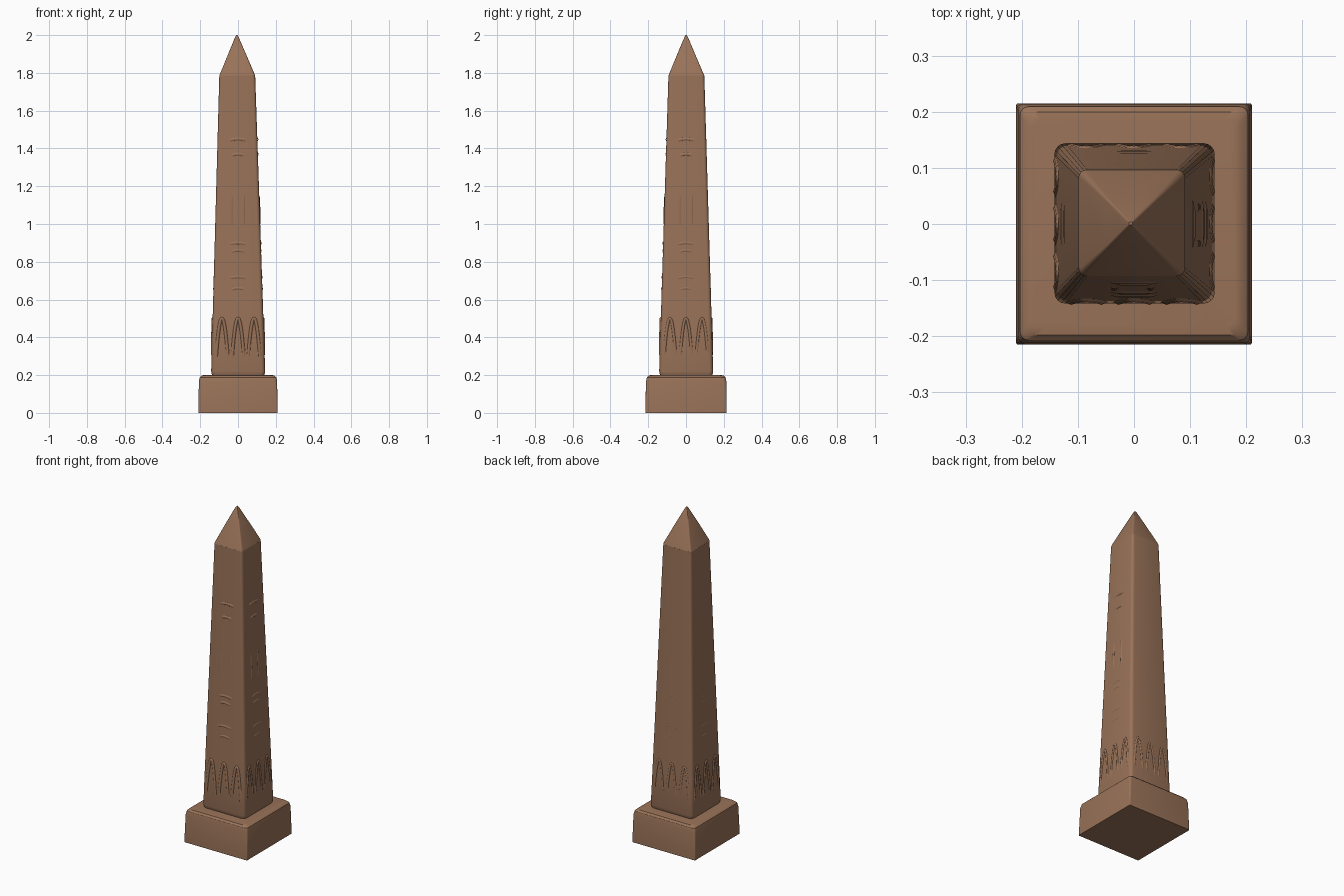
import bpy
import bmesh
from math import pi, cos, sin
from mathutils import Matrix, Vector

cube = bpy.data.objects.get("Cube")
if cube:
    bpy.data.objects.remove(cube, do_unlink=True)

stone = bpy.data.materials.new("brown_stone")
stone.use_nodes = True
colour = (0.32, 0.17, 0.098, 1)
stone.diffuse_color = colour
bsdf = stone.node_tree.nodes["Principled BSDF"]
bsdf.inputs["Base Color"].default_value = colour
bsdf.inputs["Roughness"].default_value = 0.9


def finish(name, bm, angle):
    bmesh.ops.recalc_face_normals(bm, faces=bm.faces)
    mesh = bpy.data.meshes.new(name)
    bm.to_mesh(mesh)
    bm.free()
    mesh.materials.append(stone)
    ob = bpy.data.objects.new(name, mesh)
    bpy.context.collection.objects.link(ob)
    bpy.ops.object.select_all(action="DESELECT")
    ob.select_set(True)
    bpy.context.view_layer.objects.active = ob
    bpy.ops.object.shade_smooth_by_angle(angle=angle)
    return ob


def loft(name, rings, angle=0.5, steps=4):
    """Skin rounded rectangles given as (z, half x, half y, corner radius, x shift, y shift)."""
    bm = bmesh.new()
    loops = []
    for z, hx, hy, r, cx, cy in rings:
        loop = []
        for q in range(4):
            sx, sy = (1, -1, -1, 1)[q], (1, 1, -1, -1)[q]
            for i in range(steps + 1):
                a = (q + i / steps) * pi / 2
                loop.append(bm.verts.new((cx + sx * (hx - r) + r * cos(a),
                                          cy + sy * (hy - r) + r * sin(a), z)))
        loops.append(loop)
    n = len(loops[0])
    for a, b in zip(loops, loops[1:]):
        for i in range(n):
            j = (i + 1) % n
            bm.faces.new((a[i], a[j], b[j], b[i]))
    bm.faces.new(loops[0])
    bm.faces.new(loops[-1])
    return finish(name, bm, angle)


# Plinth with softened upper edges
loft("plinth", [
    (0, 0.210, 0.215, 0.004, 0, 0),
    (0.02, 0.210, 0.215, 0.006, 0, 0),
    (0.165, 0.207, 0.213, 0.012, 0, 0.001),
    (0.188, 0.203, 0.208, 0.015, 0, 0.001),
    (0.198, 0.192, 0.199, 0.020, 0, 0.001),
    (0.200, 0.180, 0.186, 0.020, 0, 0.001),
])

# Tapering shaft
BOTTOM, TOP = 0.22, 1.785


def half(z):
    return 0.143 + (0.095 - 0.143) * (z - BOTTOM) / (TOP - BOTTOM)


shaft = [(0.19, 0.134, 0.134, 0.02, 0.001, 0.001),
         (0.205, 0.140, 0.140, 0.02, 0.001, 0.001)]
for i in range(9):
    t = i / 8
    z = BOTTOM + (TOP - BOTTOM) * t
    shaft.append((z, half(z), half(z), 0.02 - 0.005 * t, 0.001 - 0.005 * t, 0.001 + 0.001 * t))
loft("shaft", shaft)

# Pointed cap
loft("pointed_cap", [
    (1.784, 0.095, 0.095, 0.015, -0.004, 0.002),
    (1.795, 0.091, 0.091, 0.011, -0.004, 0.002),
    (1.90, 0.047, 0.047, 0.005, -0.005, 0.001),
    (1.99, 0.009, 0.009, 0.003, -0.006, 0.001),
    (2.0, 0.003, 0.003, 0.001, -0.006, 0.001),
], 0.6)


def ridge(bm, path, width, height, turn):
    """Low rounded ridge following (u, z) points on one shaft face."""
    sections = []
    for i, (u, z) in enumerate(path):
        before, after = path[max(i - 1, 0)], path[min(i + 1, len(path) - 1)]
        d = Vector((after[0] - before[0], after[1] - before[1])).normalized()
        fade = 0.15 if i in (0, len(path) - 1) else 1
        row = []
        for k in range(5):
            s = k / 2 - 1
            pu, pz = u - d.y * s * width, z + d.x * s * width
            out = half(pz) - 0.002 + (height * fade + 0.002) * (1 - s * s)
            row.append(bm.verts.new(turn @ Vector((pu, -out, pz))))
        sections.append(row)
    for a, b in zip(sections, sections[1:]):
        for k in range(4):
            bm.faces.new((a[k], a[k + 1], b[k + 1], b[k]))


# Leaf arches around the foot and worn carvings up each face
leaves, carvings = bmesh.new(), bmesh.new()
marks = (0.66, 0.72, 0.86, 0.9, 1.37, 1.45)
for side in range(4):
    turn = Matrix.Rotation(side * pi / 2, 3, "Z")
    for centre in (-0.085, 0, 0.085):
        arch = [(centre + 0.031 * t / 8, 0.5 - 0.2 * (t / 8) ** 2) for t in range(-8, 9)]
        ridge(leaves, arch, 0.009, 0.005, turn)
    for i, z in enumerate(marks):
        w = 0.04 if i % 2 else 0.03
        bar = [(w * t / 4, z - 0.006 * (t / 4) ** 2) for t in range(-4, 5)]
        ridge(carvings, bar, 0.008, 0.002, turn)
    for u in (-0.035, 0.03):
        stem = [(u, 1.0 + 0.03 * t) for t in range(6)]
        ridge(carvings, stem, 0.007, 0.0015, turn)
finish("leaf_arches", leaves, 0.9)
finish("worn_carvings", carvings, 0.9)
